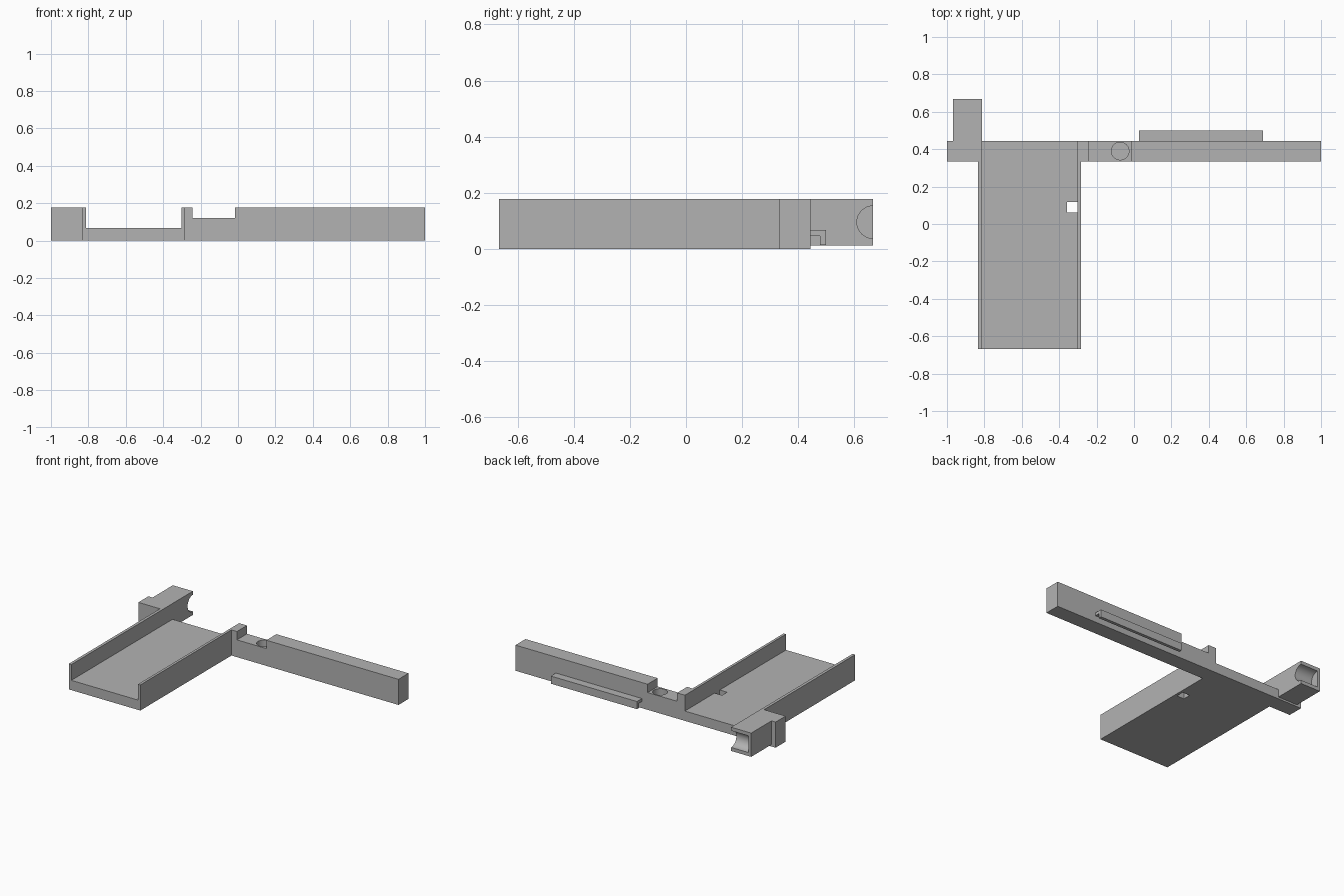
import bpy
import bmesh
from math import cos, sin, pi, radians
from mathutils import Vector

cube = bpy.data.objects.get("Cube")
if cube:
    bpy.data.objects.remove(cube, do_unlink=True)

GREY = (0.45, 0.45, 0.45, 1)
grey = bpy.data.materials.new("plain grey")
grey.use_nodes = True
grey.diffuse_color = GREY
grey.node_tree.nodes["Principled BSDF"].inputs["Base Color"].default_value = GREY

# Shared dimensions
TOP, FLOOR, STEP = 0.178, 0.068, 0.12
FRONT, BACK = -0.667, 0.667
BAR_FRONT, BAR_BACK = 0.334, 0.444
WALL_L, WALL_R = -0.814, -0.302      # inner faces of the tray walls
TRAY_L, TRAY_R = -0.834, -0.284      # outer faces of the tray walls
BLOCK_L, BLOCK_BASE = -0.968, 0.013


def prism(name, profile, axis, start, end):
    """Extrude a 2D profile (xz when axis is y, yz when axis is x, xy when z)."""
    place = {"x": lambda p, d: (d, p[0], p[1]),
             "y": lambda p, d: (p[0], d, p[1]),
             "z": lambda p, d: (p[0], p[1], d)}[axis]
    bm = bmesh.new()
    face = bm.faces.new([bm.verts.new(place(p, start)) for p in profile])
    out = bmesh.ops.extrude_face_region(bm, geom=[face])
    shift = Vector(place((0, 0), end - start))
    moved = [g for g in out["geom"] if isinstance(g, bmesh.types.BMVert)]
    bmesh.ops.translate(bm, verts=moved, vec=shift)
    bmesh.ops.recalc_face_normals(bm, faces=bm.faces)
    mesh = bpy.data.meshes.new(name)
    bm.to_mesh(mesh)
    bm.free()
    mesh.materials.append(grey)
    ob = bpy.data.objects.new(name, mesh)
    bpy.context.collection.objects.link(ob)
    return ob


def rect(a0, b0, a1, b1):
    return [(a0, b0), (a1, b0), (a1, b1), (a0, b1)]


def arc(cx, cy, r, a0, a1, n):
    return [(cx + r * cos(a0 + (a1 - a0) * i / n),
             cy + r * sin(a0 + (a1 - a0) * i / n)) for i in range(n + 1)]


def select_only(ob):
    bpy.ops.object.select_all(action="DESELECT")
    ob.select_set(True)
    bpy.context.view_layer.objects.active = ob


def combine(ob, other, operation):
    mod = ob.modifiers.new(operation.lower(), "BOOLEAN")
    mod.operation, mod.solver, mod.object = operation, "EXACT", other
    other.hide_render = True
    select_only(ob)
    bpy.ops.object.modifier_apply(modifier=mod.name)
    bpy.data.objects.remove(other, do_unlink=True)


# Cross bar: long arm with the tray channel and a lower step cut into its top
bar = prism("cross_bar", [
    (-1, 0), (1, 0), (1, TOP), (-0.016, TOP), (-0.016, STEP), (-0.242, STEP),
    (-0.242, TOP), (WALL_R, TOP), (WALL_R, FLOOR), (WALL_L, FLOOR),
    (WALL_L, TOP), (-1, TOP)], "y", BAR_FRONT, BAR_BACK)

# Blind round socket in the lowered step
socket = prism("socket_cutter", arc(-0.074, 0.39, 0.047, 0, 2 * pi, 48)[:-1],
               "z", 0.02, 0.3)
combine(bar, socket, "DIFFERENCE")

# Open-ended tray: floor with two thin side walls
tray = prism("tray", [
    (TRAY_L, 0), (TRAY_R, 0), (TRAY_R, TOP), (WALL_R, TOP), (WALL_R, FLOOR),
    (WALL_L, FLOOR), (WALL_L, TOP), (TRAY_L, TOP)], "y", FRONT, BAR_FRONT)

# Square hole through the tray floor beside the wall
slot = prism("slot_cutter", rect(-0.359, 0.061, WALL_R, 0.117), "z", -0.1, 0.1)
combine(tray, slot, "DIFFERENCE")

# Rear block: rounded hollow open to the back and the inner side, closed outside
mid = (TOP + BLOCK_BASE) / 2
hollow = arc(BACK, mid, 0.058, 1.5 * pi, 0.5 * pi, 24)
prism("rear_block",
      [(BAR_BACK, BLOCK_BASE), (BACK, BLOCK_BASE)] + hollow
      + [(BACK, TOP), (BAR_BACK, TOP)], "x", BLOCK_L + 0.02, WALL_L)
prism("rear_block_end_wall", rect(BAR_BACK, BLOCK_BASE, BACK, TOP),
      "x", BLOCK_L, BLOCK_L + 0.02)

# Hooked rail along the back of the arm
prism("hooked_rail", [
    (BAR_BACK, 0.046), (0.477, 0.046), (0.477, 0.014), (0.499, 0.014),
    (0.499, 0.067), (BAR_BACK, 0.067)], "x", 0.028, 0.69)

# Smooth the round surfaces, keep the edges sharp
for ob in list(bpy.context.collection.objects):
    if ob.type == "MESH" and grey.name in ob.data.materials:
        select_only(ob)
        bpy.ops.object.shade_smooth_by_angle(angle=radians(30))
